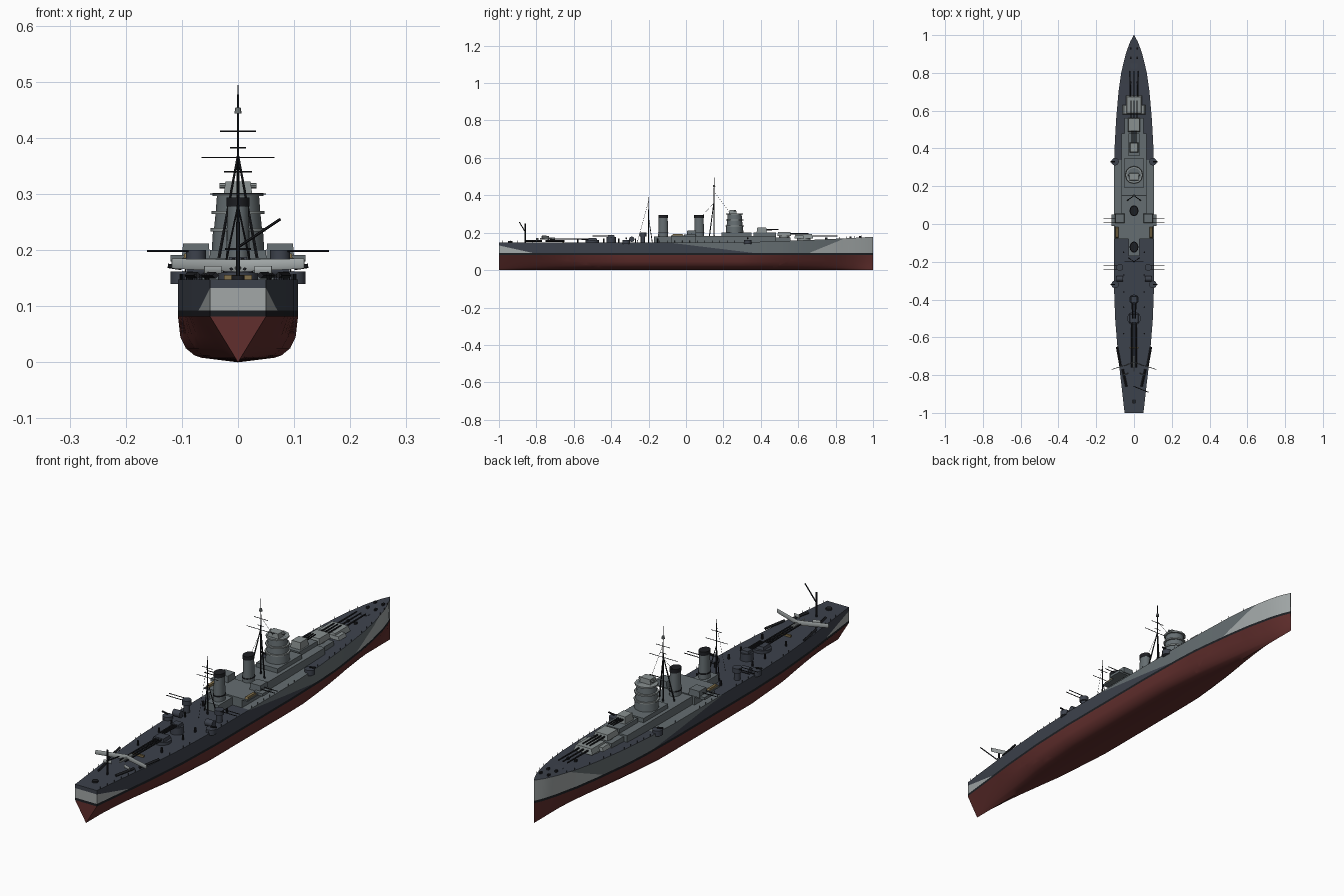
import bpy, bmesh, math
from mathutils import Vector, Matrix

if "Cube" in bpy.data.objects:
    bpy.data.objects.remove(bpy.data.objects["Cube"])


def material(name, r, g, b):
    m = bpy.data.materials.new(name)
    m.use_nodes = True
    m.diffuse_color = (r, g, b, 1)
    m.node_tree.nodes["Principled BSDF"].inputs["Base Color"].default_value = (r, g, b, 1)
    return m


RED = material("hull red", 0.12, 0.028, 0.026)
BLACK = material("black", 0.012, 0.013, 0.016)
DARK = material("dark slate", 0.046, 0.054, 0.072)
MID = material("mid grey", 0.13, 0.155, 0.165)
LIGHT = material("light grey", 0.36, 0.39, 0.39)
PALE = material("turret grey", 0.25, 0.28, 0.28)
TAN = material("tan", 0.22, 0.16, 0.07)


class Part:
    """Collects simple solids into one named object."""

    def __init__(self, name, mat):
        self.name, self.mat, self.bm = name, mat, bmesh.new()

    def box(self, x, y, z, sx, sy, sz, taper=1.0):
        # z is the underside; taper scales the top
        vs = bmesh.ops.create_cube(self.bm, size=1)["verts"]
        for v in vs:
            k = taper if v.co.z > 0 else 1
            v.co = Vector((x + v.co.x * sx * k, y + v.co.y * sy * k, z + (v.co.z + 0.5) * sz))
        return self

    def rod(self, a, b, r, r2=None, n=6, squash=1.0):
        a, b = Vector(a), Vector(b)
        d = b - a
        m = Matrix.Translation((a + b) / 2) @ d.to_track_quat("Z", "Y").to_matrix().to_4x4()
        m = m @ Matrix.Diagonal((squash, 1, 1, 1))
        bmesh.ops.create_cone(self.bm, cap_ends=True, segments=n, radius1=r,
                              radius2=r if r2 is None else r2, depth=d.length, matrix=m)
        return self

    def done(self):
        mesh = bpy.data.meshes.new(self.name)
        self.bm.to_mesh(mesh)
        self.bm.free()
        ob = bpy.data.objects.new(self.name, mesh)
        bpy.context.collection.objects.link(ob)
        mesh.materials.append(self.mat)
        smooth(ob)
        return ob


def smooth(ob):
    bpy.ops.object.select_all(action="DESELECT")
    ob.select_set(True)
    bpy.context.view_layer.objects.active = ob
    bpy.ops.object.shade_smooth_by_angle(angle=math.radians(35))


def lerp_table(table, t):
    for (a, va), (b, vb) in zip(table, table[1:]):
        if t <= b:
            return va + (vb - va) * (t - a) / (b - a)
    return table[-1][1]


BEAM = [(-1, .05), (-.85, .067), (-.7, .084), (-.5, .1), (-.3, .107), (.2, .107), (.4, .103),
        (.55, .095), (.7, .082), (.8, .068), (.9, .044), (.96, .023), (1, .001)]
FULL = [(-1, 0), (-.8, .3), (-.55, .8), (-.3, 1), (.3, 1), (.6, .6), (.85, .15), (1, 0)]
BILGE = [(0, 0), (.008, .6), (.012, .72), (.025, .87), (.045, .96), (.082, 1)]
WATER, BOOT = .082, .092


def deck_z(y):
    return .148 + .03 * max(0, (y - .2) / .8) ** 1.5


# Hull lofted from stations, with the deck and transom closed
bm = bmesh.new()
rows = []
for i in range(61):
    y = -1 + i / 30
    b, f, top = lerp_table(BEAM, y), lerp_table(FULL, y), deck_z(y)
    flare = 1 - .25 * max(0, (y - .5) * 2)
    half = []
    for z, g in BILGE:
        half.append((b * flare * ((1 - f) * z / WATER + f * g), z))
    half += [(b * flare, BOOT), (b, top)]
    ring = [(-x, z) for x, z in reversed(half[1:])] + half
    rows.append([bm.verts.new((x, y, z)) for x, z in ring])
for p, q in zip(rows, rows[1:]):
    for j in range(len(p)):
        k = (j + 1) % len(p)
        bm.faces.new((p[j], p[k], q[k], q[j]))
bm.faces.new(rows[0])
bmesh.ops.recalc_face_normals(bm, faces=bm.faces[:])


# Paint borders: cuts along straight lines in side elevation
def side_line(y1, z1, y2, z2):
    return Vector((0, y1, z1)), Vector((0, z1 - z2, y2 - y1))


STERN = side_line(-1, .132, -.82, BOOT)
MIDDLE = side_line(-.1, .148, .36, BOOT)
BOW = side_line(.66, BOOT, .84, .166)
cuts = [STERN, MIDDLE, BOW, side_line(-1, WATER, 1, WATER), side_line(-1, BOOT, 1, BOOT),
        side_line(-.08, 0, -.08, 1), side_line(.34, 0, .34, 1)]
for co, no in cuts:
    bmesh.ops.bisect_plane(bm, geom=bm.verts[:] + bm.edges[:] + bm.faces[:], plane_co=co, plane_no=no)


def above(line, c):
    return (c - line[0]).dot(line[1]) > 0


for f in bm.faces:
    c = f.calc_center_median()
    if f.normal.z > .8:
        f.material_index = 3 if -.08 < c.y < .34 else 2
    elif c.z < WATER:
        f.material_index = 0
    elif c.z < BOOT:
        f.material_index = 1
    elif not above(STERN, c) or (c.y > .6 and not above(BOW, c)):
        f.material_index = 4
    else:
        f.material_index = 3 if above(MIDDLE, c) else 2
mesh = bpy.data.meshes.new("hull")
bm.to_mesh(mesh)
bm.free()
for m in (RED, BLACK, DARK, MID, LIGHT):
    mesh.materials.append(m)
hull = bpy.data.objects.new("hull", mesh)
bpy.context.collection.objects.link(hull)
smooth(hull)

# Deckhouses, stepped towards the bow
house = Part("deckhouse", MID)
house.box(0, .2, .14, .13, .56, .042).box(0, .51, .14, .1, .1, .035)
house.box(0, -.015, .14, .15, .13, .04).box(0, -.015, .18, .2, .13, .006)
house.box(0, .27, .18, .1, .16, .02).box(0, .42, .18, .06, .12, .02)
house.box(0, -.125, .14, .06, .09, .04)
for s in (-1, 1):
    house.box(s * .075, .03, .186, .05, .05, .026, .92)
    house.box(s * .1, .02, .18, .04, .06, .011)
house.done()

# Bridge tower with overhanging levels
tower = Part("bridge_tower", MID)
for z, r, h in ((.18, .048, .055), (.235, .043, .03), (.265, .04, .037)):
    tower.rod((0, .26, z), (0, .26, z + h), r, r * .93, 12)
tower.done()
levels = Part("bridge_levels", PALE)
for z, r in ((.233, .049), (.264, .047), (.296, .045)):
    levels.rod((0, .26, z), (0, .26, z + .006), r, n=12)
levels.box(0, .25, .302, .05, .04, .02, .9)
levels.rod((-.033, .26, .315), (.033, .26, .315), .005, n=8)
levels.done()

# Funnels with black caps
for name, y in (("fore_funnel", .07), ("aft_funnel", -.122)):
    Part(name, MID).rod((0, y, .17), (0, y, .278), .027, .024, 20, .8).done()
    cap = Part(name + "_cap", BLACK)
    cap.rod((0, y, .278), (0, y, .294), .026, n=20, squash=.8)
    cap.rod((0, y, .2), (0, y, .204), .029, n=20, squash=.8).done()


# Main turrets, each with three barrels
def turret(name, mat, y, z, w, length, h, reach, facing=1):
    t = Part(name, mat)
    t.rod((0, y, z - .03), (0, y, z), w * .42, n=20)
    t.box(0, y, z, w, length, h, .86)
    t.done()
    guns = Part(name + "_barrels", BLACK)
    for x in (-.24, 0, .24):
        guns.rod((x * w, y, z + h * .55), (x * w, y + facing * reach, z + h * .6), .0038, .0028, 8)
    guns.done()


turret("fore_turret", PALE, .63, .17, .085, .1, .022, .18)
turret("second_turret", PALE, .525, .182, .066, .075, .022, .13)
turret("third_turret", PALE, .405, .2, .046, .055, .028, .09)
turret("aft_turret", DARK, -.5, .158, .05, .05, .014, .26, -1)
turret("rear_upper_turret", DARK, -.4, .176, .036, .036, .012, .1, -1)
Part("fore_turret_wings", PALE).box(0, .605, .17, .12, .05, .015, .9).done()
rings = Part("turret_platforms", DARK)
rings.rod((0, -.5, .146), (0, -.5, .16), .036, n=24)
rings.rod((0, -.4, .146), (0, -.4, .178), .026, n=24)
rings.rod((0, .84, .15), (0, .84, .17), .02, n=16).done()

# Side guns on round mounts
mounts, barrels = Part("side_gun_mounts", DARK), Part("side_gun_barrels", BLACK)
for s in (-1, 1):
    for y in (.33, -.32):
        mounts.rod((s * .1, y, .14), (s * .1, y, .162), .02, n=16)
        barrels.rod((s * .1, y, .168), (s * .125, y, .172), .004)
    for y, z in ((.02, .194), (-.23, .194)):
        for dy in (-.01, .01):
            barrels.rod((s * .085, y + dy, z + .004), (s * .162, y + dy, z + .004), .0018)
    mounts.rod((s * .075, -.23, .14), (s * .075, -.23, .19), .012, n=12)
    mounts.rod((s * .075, -.23, .18), (s * .075, -.23, .2), .018, n=16)
    mounts.rod((s * .058, -.29, .165), (s * .092, -.29, .165), .014, n=16)
mounts.done()
barrels.done()

# Masts, yards and rigging
mast = Part("masts", BLACK)
mast.rod((0, .15, .15), (0, .15, .494), .004, .0012, 8)
mast.rod((0, -.2, .145), (0, -.2, .39), .0035, .0012, 8)
for s in (-1, 1):
    mast.rod((s * .035, .125, .18), (0, .15, .37), .003, .002)
    mast.rod((s * .028, -.18, .148), (0, -.2, .28), .0022, .0015)
for y, z, w in ((.15, .365, .065), (.15, .412, .032), (.15, .382, .014), (-.2, .3, .05), (-.2, .34, .025)):
    mast.rod((-w, y, z), (w, y, z), .0013)
for a, b in (((0, .15, .42), (0, .24, .3)), ((0, .15, .36), (0, .09, .294)), ((0, -.2, .37), (0, -.26, .15))):
    mast.rod(a, b, .0006, n=4)
mast.done()
Part("mast_lookout", PALE).rod((0, .15, .443), (0, .15, .454), .007, .005, 10).done()

# Stern crane, catapults and seaplane
crane = Part("stern_crane", BLACK)
crane.rod((0, -.86, .145), (0, -.86, .25), .004, n=8)
crane.rod((0, -.86, .205), (.075, -.89, .255), .0025).done()
catapult = Part("catapults", BLACK)
plane = Part("seaplane", LIGHT)
for s in (-1, 1):
    catapult.rod((s * .09, -.65, .155), (s * .072, -.75, .155), .006, n=4)
    catapult.rod((s * .06, -.77, .155), (s * .04, -.86, .155), .006, n=4)
    plane.rod((0, -.733, .172), (s * .118, -.77, .176), .011, .009, 8, .2)
    plane.rod((s * .03, -.79, .165), (s * .06, -.8, .165), .007, n=8, squash=.3)
plane.rod((0, -.7, .168), (0, -.78, .168), .007, .003, 10)
catapult.done()
plane.done()

# Boats, small deck fittings
boats, fittings = Part("boats", TAN), Part("deck_fittings", BLACK)
for s in (-1, 1):
    boats.box(s * .09, -.045, .186, .014, .06, .008, .8)
    for y in (-.15, -.27, -.36, -.44, -.58):
        fittings.rod((s * .055, y, .146), (s * .055, y, .168), .004, n=8)
    for y in (.75, .88, .93):
        fittings.box(s * .018, y, deck_z(y) - .004, .008, .012, .012)
boats.box(0, -.655, .148, .05, .008, .008).done()
fittings.rod((0, -.94, .146), (0, -.94, .155), .012, n=12).done()

# Guard rail along the deck edge
rail = Part("guard_rail", BLACK)
for i in range(49):
    y = -.98 + i * .04
    for s in (-1, 1):
        x, z = s * lerp_table(BEAM, y) * .98, deck_z(y)
        rail.rod((x, y, z - .002), (x, y, z + .009), .0007, n=4)
rail.done()
